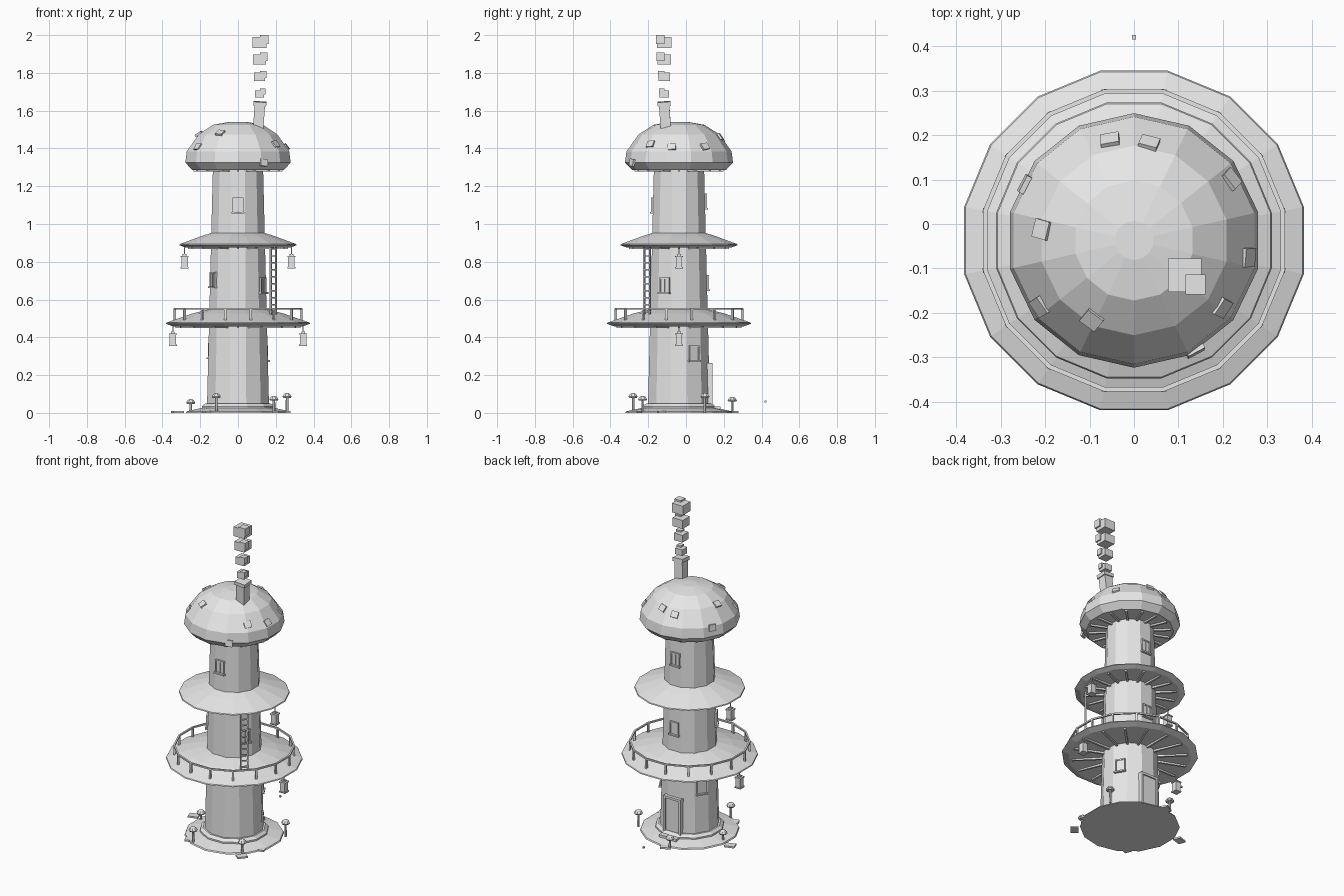
import bpy, bmesh, math, random
from mathutils import Matrix, Vector

if "Cube" in bpy.data.objects:
    bpy.data.objects.remove(bpy.data.objects["Cube"])

random.seed(4)
CY = -0.037                                   # tower axis
AXIS = Matrix.Translation((0, CY, 0))
grey = bpy.data.materials.new("pale_grey")
grey.diffuse_color = (0.8, 0.8, 0.8, 1)
grey.use_nodes = True
grey.node_tree.nodes["Principled BSDF"].inputs["Base Color"].default_value = grey.diffuse_color


def finish(name, bm):
    bmesh.ops.recalc_face_normals(bm, faces=bm.faces)
    me = bpy.data.meshes.new(name)
    bm.to_mesh(me)
    bm.free()
    me.materials.append(grey)
    ob = bpy.data.objects.new(name, me)
    bpy.context.collection.objects.link(ob)
    return ob


def polar(az):
    """Frame on the tower axis with local x pointing outward at az degrees."""
    return AXIS @ Matrix.Rotation(math.radians(az), 4, 'Z')


def box(bm, size, loc, m=Matrix()):
    bmesh.ops.create_cube(bm, size=1, matrix=m @ Matrix.Translation(loc) @ Matrix.Diagonal((*size, 1)))


def lathe(bm, profile, n, half=True, m=AXIS):
    """Turn an (r, z) profile into n flat sides; half puts flats on the axes."""
    rings = []
    for r, z in profile:
        ring = []
        for i in range(n):
            a = math.pi / 2 + (i + 0.5 * half) * 2 * math.pi / n
            ring.append(bm.verts.new(m @ Vector((r * math.cos(a), r * math.sin(a), z))))
        rings.append(ring)
    for a, b in zip(rings, rings[1:]):
        for i in range(n):
            j = (i + 1) % n
            bm.faces.new((a[i], a[j], b[j], b[i]))
    bm.faces.new(rings[0][::-1])
    bm.faces.new(rings[-1])


def lathe_object(name, profile, n, half=True):
    bm = bmesh.new()
    lathe(bm, profile, n, half)
    return finish(name, bm)


def wall(z):
    """Distance from the axis to the flat of the tower wall."""
    return 0.165 - 0.032 * z / 1.29


# Tower shaft, plinth and ground mound
k = 1 / math.cos(math.pi / 12)
lathe_object("tower_wall", [(wall(0) * k, 0.0), (wall(1.29) * k, 1.29)], 12)
lathe_object("plinth", [(0.197, 0.0), (0.197, 0.035), (0.18, 0.05)], 12)
lathe_object("ground_mound", [(0.284, 0.0), (0.28, 0.008), (0.2, 0.026)], 14, False)

# Skirt roofs
lathe_object("lower_roof", [(0.15, 0.462), (0.35, 0.458), (0.389, 0.472), (0.386, 0.478),
                            (0.25, 0.525), (0.15, 0.55)], 16)
lathe_object("upper_roof", [(0.13, 0.88), (0.285, 0.876), (0.316, 0.888), (0.313, 0.894),
                            (0.2, 0.935), (0.13, 0.957)], 16)

# Mushroom shaped cap
dome = [(0.286, 1.325), (0.278, 1.385), (0.213, 1.475), (0.135, 1.525), (0.044, 1.541)]
lathe_object("dome_roof", [(0.25, 1.287)] + dome, 14, False)

# Rafters under each roof
for name, r0, r1, z in (("lower_rafters", 0.15, 0.33, 0.457), ("upper_rafters", 0.13, 0.265, 0.875),
                        ("dome_rafters", 0.12, 0.235, 1.284)):
    bm = bmesh.new()
    for i in range(16):
        box(bm, (r1 - r0, 0.012, 0.014), ((r0 + r1) / 2, 0, z), polar(i * 22.5))
    finish(name, bm)

# Balcony railing
bm = bmesh.new()
R = 0.341
for i in range(16):
    box(bm, (0.011, 0.011, 0.062), (R, 0, 0.522), polar(11.25 + i * 22.5))
    box(bm, (0.01, 2 * R * math.sin(math.pi / 16) + 0.002, 0.009),
        (R * math.cos(math.pi / 16), 0, 0.552), polar(i * 22.5))
finish("railing", bm)

# Ladder between the roofs
bm = bmesh.new()
m = polar(-42)
for s in (-1, 1):
    box(bm, (0.009, 0.008, 0.39), (0.252, s * 0.02, 0.7), m)
for i in range(10):
    box(bm, (0.007, 0.04, 0.007), (0.252, 0, 0.535 + i * 0.037), m)
finish("ladder", bm)

# Windows: pane, frame, mullion and sill
for i, (az, z) in enumerate(((-90, 1.1), (90, 1.12), (-30, 0.675), (90, 0.69),
                             (210, 0.705), (30, 0.315), (150, 0.33))):
    bm = bmesh.new()
    m, r = polar(az), wall(z)
    box(bm, (0.008, 0.05, 0.07), (r + 0.001, 0, z), m)
    for s in (-1, 1):
        box(bm, (0.014, 0.008, 0.078), (r + 0.003, s * 0.026, z), m)
    box(bm, (0.012, 0.006, 0.07), (r + 0.003, 0, z), m)
    box(bm, (0.014, 0.06, 0.008), (r + 0.003, 0, z + 0.037), m)
    box(bm, (0.024, 0.07, 0.009), (r + 0.005, 0, z - 0.04), m)
    finish(f"window_{i + 1}", bm)

# Back door with frame and step
bm = bmesh.new()
m = polar(90)
box(bm, (0.016, 0.095, 0.22), (0.163, 0, 0.14), m)
for s in (-1, 1):
    box(bm, (0.03, 0.013, 0.24), (0.163, s * 0.053, 0.14), m)
box(bm, (0.03, 0.119, 0.014), (0.163, 0, 0.258), m)
box(bm, (0.06, 0.12, 0.02), (0.19, 0, 0.025), m)
finish("door", bm)

# Hanging lanterns
for name, r, z in (("lower_lantern", 0.345, 0.388), ("upper_lantern", 0.283, 0.798)):
    for side, az in (("right", 0), ("left", 180)):
        bm, m = bmesh.new(), polar(az)
        box(bm, (0.034, 0.034, 0.056), (r, 0, z), m)
        box(bm, (0.042, 0.042, 0.007), (r, 0, z - 0.03), m)
        box(bm, (0.042, 0.042, 0.007), (r, 0, z + 0.03), m)
        box(bm, (0.02, 0.02, 0.01), (r, 0, z + 0.038), m)
        box(bm, (0.005, 0.005, 0.05), (r, 0, z + 0.06), m)
        finish(f"{name}_{side}", bm)

# Patches on the dome
bm = bmesh.new()
for px, py in ((-24, 100), (15, 97), (-109, 56), (-92, 11), (-42, -79),
               (-94, -66), (97, 61), (114, -17), (88, -67), (61, -110)):
    x, y = px / 446, py / 446
    r = math.hypot(x, y)
    for (ra, za), (rb, zb) in zip(dome, dome[1:]):
        ra, rb = ra * 0.985, rb * 0.985
        if rb <= r <= ra or (ra < r and za == dome[0][1]):
            t = min(max((ra - r) / (ra - rb), 0), 1)
            tilt = math.atan2(zb - za, ra - rb)
            m = (polar(math.degrees(math.atan2(y, x))) @ Matrix.Translation((r, 0, za + t * (zb - za)))
                 @ Matrix.Rotation(tilt, 4, 'Y') @ Matrix.Rotation(random.uniform(-0.2, 0.2), 4, 'Z'))
            box(bm, (0.038, 0.042, 0.012), (0, 0, 0.002), m)
            break
finish("dome_patches", bm)

# Leaning chimney with a rim
bm = bmesh.new()
lean = Matrix.Translation((0.11, -0.11, 1.55)) @ Matrix.Rotation(0.07, 4, 'Y') @ Matrix.Rotation(0.07, 4, 'X')
box(bm, (0.055, 0.055, 0.17), (0, 0, 0), lean)
box(bm, (0.068, 0.068, 0.022), (0, 0, 0.087), lean)
finish("chimney", bm)

# Smoke puffs, each a block with a smaller one on its corner
for i, (z, s) in enumerate(((1.692, 0.042), (1.783, 0.05), (1.876, 0.059), (1.965, 0.064))):
    bm = bmesh.new()
    box(bm, (s * 1.18, s * 1.18, s * 0.9), (0.114, -0.115, z - 0.004))
    box(bm, (s * 0.7, s * 0.7, s * 0.75), (0.114 + s * 0.38, -0.115 - s * 0.33, z + 0.035 - (0.0235 if i == 3 else 0.026)))
    finish(f"smoke_puff_{i + 1}", bm)

# Mushrooms round the foot
for i, (x, y, h) in enumerate(((-0.115, -0.28, 0.1), (0.19, -0.23, 0.085), (0.26, 0.1, 0.1),
                               (-0.06, 0.245, 0.08), (-0.25, -0.01, 0.068))):
    bm = bmesh.new()
    m = Matrix.Translation((x, y, 0))
    lathe(bm, [(0.008, 0), (0.007, h - 0.015)], 6, m=m)
    lathe(bm, [(0.022, h - 0.02), (0.026, h - 0.013), (0.017, h), (0.006, h + 0.005)], 8, m=m)
    finish(f"mushroom_{i + 1}", bm)

# Flat stones on the ground
bm = bmesh.new()
for x, y, a in ((-0.154, -0.253, 0.4), (0.215, -0.27, 0.9), (0.245, -0.13, 0.2), (-0.32, 0.02, 0.3),
                (0.02, 0.2, 0.1), (-0.03, 0.245, 0.5)):
    box(bm, (0.06, 0.045, 0.01), (0, 0, 0.005),
        Matrix.Translation((x, y, 0)) @ Matrix.Rotation(a, 4, 'Z'))
finish("ground_stones", bm)

# Tiny floating speck behind the door
bm = bmesh.new()
box(bm, (0.01, 0.01, 0.01), (0, 0.42, 0.06))
finish("speck", bm)
